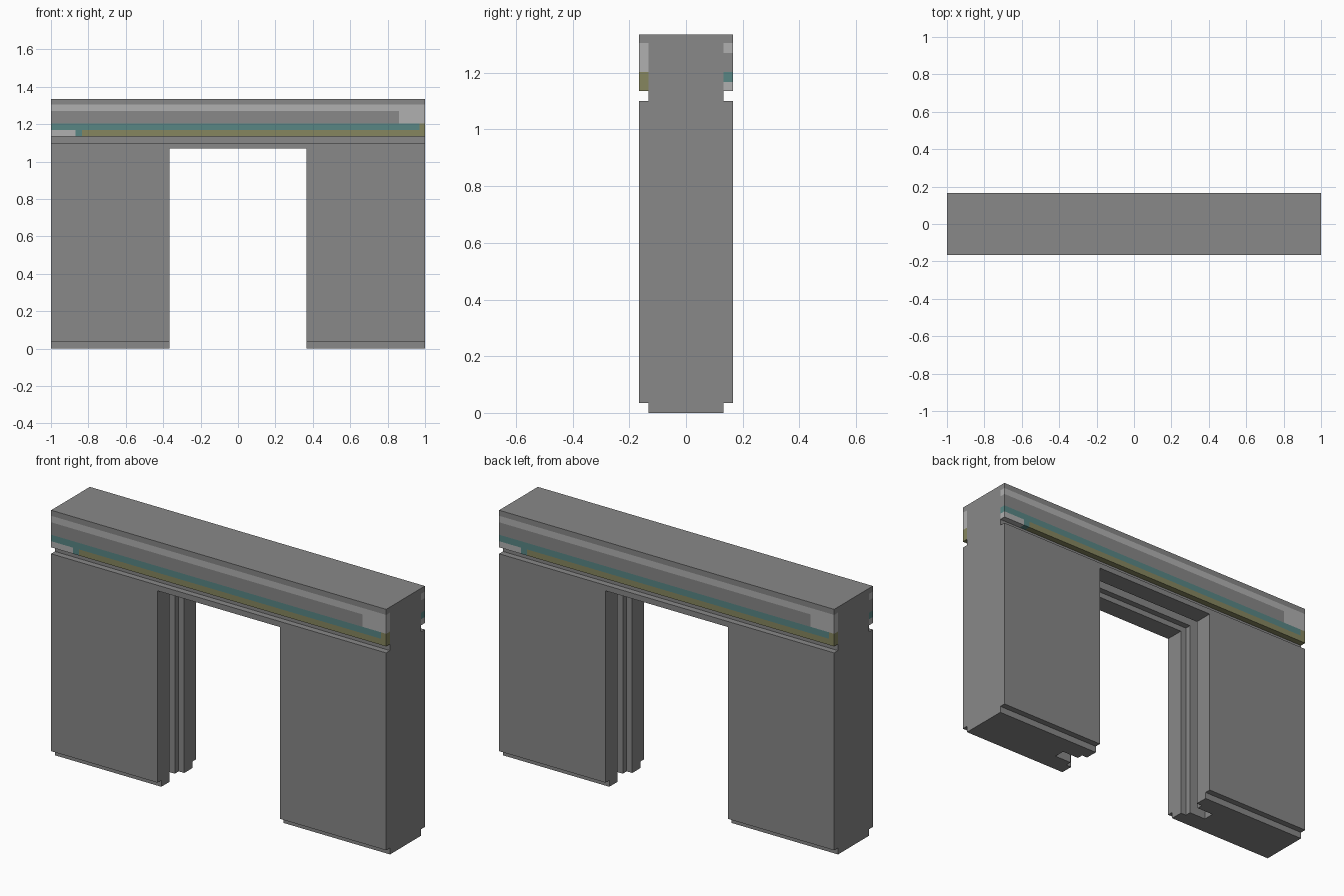
import bpy, bmesh
from mathutils import Vector

if "Cube" in bpy.data.objects:
    bpy.data.objects.remove(bpy.data.objects["Cube"])

H, D, DI = 1.335, 0.165, 0.132      # height, half depth, recessed half depth
GRAY, LIGHT, TEAL, OLIVE = range(4)


def material(name, color):
    m = bpy.data.materials.new(name)
    m.diffuse_color = (*color, 1)
    m.use_nodes = True
    m.node_tree.nodes["Principled BSDF"].inputs["Base Color"].default_value = m.diffuse_color
    return m


materials = [
    material("wall_gray", (0.246, 0.246, 0.246)),
    material("light_gray", (0.434, 0.434, 0.434)),
    material("teal", (0.098, 0.238, 0.231)),
    material("olive", (0.238, 0.238, 0.114)),
]


def add_object(name, bm):
    me = bpy.data.meshes.new(name)
    bm.to_mesh(me)
    bm.free()
    ob = bpy.data.objects.new(name, me)
    bpy.context.collection.objects.link(ob)
    return ob


def stripe(u, z):
    """Colour of the painted band; u runs left to right on either face."""
    if z > 1.305:
        return GRAY
    if z > 1.27:
        return LIGHT
    if z > 1.203:
        return LIGHT if u > 0.86 else GRAY
    if z > 1.168:
        return OLIVE if u > 0.97 else TEAL
    return LIGHT if u < -0.87 else TEAL if u < -0.835 else OLIVE


# Wall: stepped section with plinth and groove, extruded along x
half = [(DI, 0), (DI, 0.035), (D, 0.035), (D, 1.10),
        (DI, 1.10), (DI, 1.135), (D, 1.135), (D, H)]
section = half + [(-y, z) for y, z in reversed(half)]
bm = bmesh.new()
end = bm.faces.new([bm.verts.new((-1, y, z)) for y, z in section])
ext = bmesh.ops.extrude_face_region(bm, geom=[end], use_keep_orig=True)
bmesh.ops.translate(bm, vec=(2, 0, 0),
                    verts=[v for v in ext["geom"] if isinstance(v, bmesh.types.BMVert)])
bmesh.ops.recalc_face_normals(bm, faces=bm.faces[:])

# Painted band: cut along the stripe borders, colour by position
cuts = [((0, 0, z), (0, 0, 1)) for z in (1.135, 1.168, 1.203, 1.27, 1.305)]
cuts += [((s * x, 0, 0), (1, 0, 0)) for x in (0.835, 0.86, 0.87, 0.97) for s in (-1, 1)]
cuts += [((0, s * DI, 0), (0, 1, 0)) for s in (-1, 1)]
for co, no in cuts:
    bmesh.ops.bisect_plane(bm, geom=bm.verts[:] + bm.edges[:] + bm.faces[:],
                           dist=1e-5, plane_co=Vector(co), plane_no=Vector(no))
for f in bm.faces:
    c = f.calc_center_median()
    if abs(c.y) > DI + 0.001 and c.z > 1.134:
        f.material_index = stripe(c.x if c.y < 0 else -c.x, c.z)
bmesh.ops.dissolve_limit(bm, angle_limit=0.01, verts=bm.verts[:],
                         edges=bm.edges[:], delimit={'MATERIAL'})
wall = add_object("doorway_wall", bm)
for m in materials:
    wall.data.materials.append(m)

# Doorway: through opening, door rebate and deep sliding slot
for name, x, y, z in (("opening_cutter", 0.365, 0.3, 1.07),
                      ("rebate_cutter", 0.398, 0.063, 1.10),
                      ("slot_cutter", 0.497, 0.03, 1.20)):
    bm = bmesh.new()
    bmesh.ops.create_cube(bm, size=1)
    bmesh.ops.scale(bm, vec=(2 * x, 2 * y, z + 0.2), verts=bm.verts[:])
    bmesh.ops.translate(bm, vec=(0, 0, (z - 0.2) / 2), verts=bm.verts[:])
    cutter = add_object(name, bm)
    cutter.hide_render = True
    mod = wall.modifiers.new(name, 'BOOLEAN')
    mod.operation, mod.solver, mod.object = 'DIFFERENCE', 'EXACT', cutter
    bpy.context.view_layer.objects.active = wall
    bpy.ops.object.modifier_apply(modifier=name)
    bpy.data.objects.remove(cutter)
